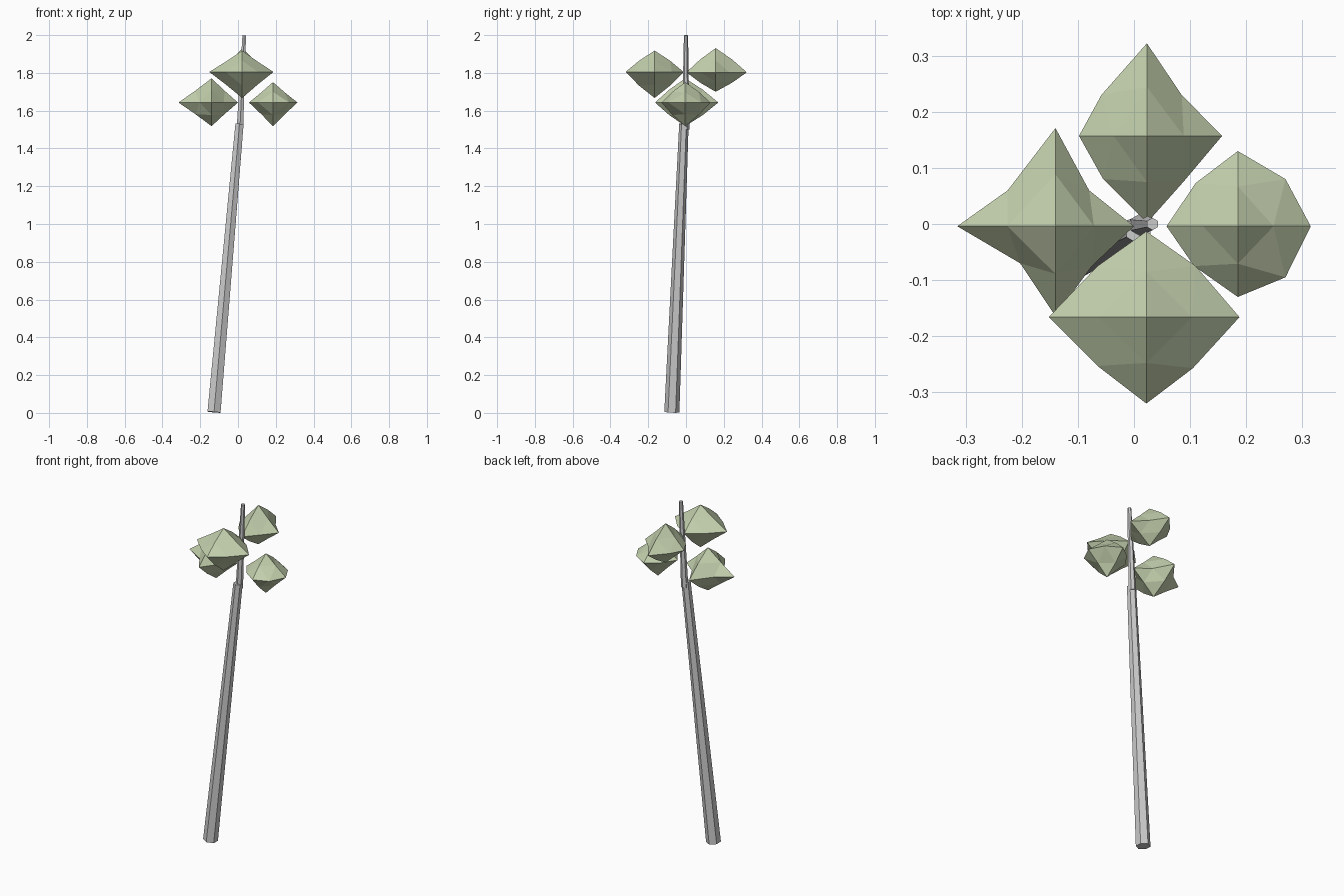
import bpy
import bmesh
from math import pi
from mathutils import Vector, Matrix

if "Cube" in bpy.data.objects:
    bpy.data.objects.remove(bpy.data.objects["Cube"])

leaf_mat = bpy.data.materials.new("leaf_green")
leaf_mat.diffuse_color = (0.55, 0.63, 0.42, 1)
leaf_mat.use_nodes = True
leaf_mat.node_tree.nodes["Principled BSDF"].inputs["Base Color"].default_value = leaf_mat.diffuse_color


def finish(bm, name, mat=None):
    bmesh.ops.recalc_face_normals(bm, faces=bm.faces)
    me = bpy.data.meshes.new(name)
    bm.to_mesh(me)
    bm.free()
    ob = bpy.data.objects.new(name, me)
    bpy.context.collection.objects.link(ob)
    if mat:
        me.materials.append(mat)


def tapered_pole(name, start, end, r1, r2):
    """Six-sided tapered pole between two points, one corner towards the front."""
    a, b = Vector(start), Vector(end)
    axis = b - a
    tilt = Vector((0, 0, 1)).rotation_difference(axis).to_matrix().to_4x4()
    bm = bmesh.new()
    bmesh.ops.create_cone(
        bm, cap_ends=True, segments=6, radius1=r1, radius2=r2, depth=axis.length,
        matrix=Matrix.Translation((a + b) / 2) @ tilt @ Matrix.Rotation(pi / 6 * 0, 4, 'Z'))
    finish(bm, name)


def leaf_cluster(name, centre, reach, corners):
    """Once-subdivided octahedron. reach: -x +x -y +y -z +z distances;
    corners: horizontal edge points for (-x-y) (+x-y) (-x+y) (+x+y)."""
    c = Vector(centre)
    bm = bmesh.new()
    tip = {}
    for i, d in enumerate(reach):
        v = Vector()
        v[i // 2] = d if i % 2 else -d
        tip[i] = bm.verts.new(c + v)
    mid = {}
    for i in range(6):
        for j in range(i + 1, 6):
            if i // 2 == j // 2:
                continue
            if j < 4:
                x, y = corners[i + 2 * (j - 2)]
                p = Vector((x, y, c.z))
            else:
                f = 0.49 if i < 2 else 0.53
                p = c + (tip[i].co - c + tip[j].co - c) * f
            mid[i, j] = bm.verts.new(p)
    for i in (0, 1):
        for j in (2, 3):
            for k in (4, 5):
                a, b, d = tip[i], tip[j], tip[k]
                ab, bd, ad = mid[i, j], mid[j, k], mid[i, k]
                for f in ((a, ab, ad), (b, bd, ab), (d, ad, bd), (ab, bd, ad)):
                    bm.faces.new(f)
    finish(bm, name, leaf_mat)


# leaning trunk and thinner top stem
tapered_pole("trunk", (-0.127, -0.075, 0.004), (0.008, -0.011, 1.53), 0.04, 0.025)
tapered_pole("top_stem", (0.01, -0.002, 1.5), (0.033, 0, 1.999), 0.02, 0.011)

# four leaf clusters around the stem
leaf_cluster("leaves_back", (0.023, 0.157, 1.803),
             (0.121, 0.134, 0.155, 0.165, 0.103, 0.128),
             ((-0.055, 0.08), (0.088, 0.075), (-0.058, 0.23), (0.085, 0.23)))
leaf_cluster("leaves_front", (0.022, -0.166, 1.805),
             (0.174, 0.166, 0.154, 0.153, 0.138, 0.113),
             ((-0.065, -0.253), (0.105, -0.257), (-0.065, -0.075), (0.11, -0.075)))
leaf_cluster("leaves_left", (-0.14, -0.004, 1.643),
             (0.175, 0.14, 0.16, 0.175, 0.125, 0.128),
             ((-0.203, -0.07), (-0.075, -0.075), (-0.225, 0.06), (-0.08, 0.06)))
leaf_cluster("leaves_right", (0.185, -0.004, 1.643),
             (0.127, 0.13, 0.126, 0.134, 0.125, 0.108),
             ((0.107, -0.075), (0.27, -0.095), (0.11, 0.073), (0.27, 0.08)))
